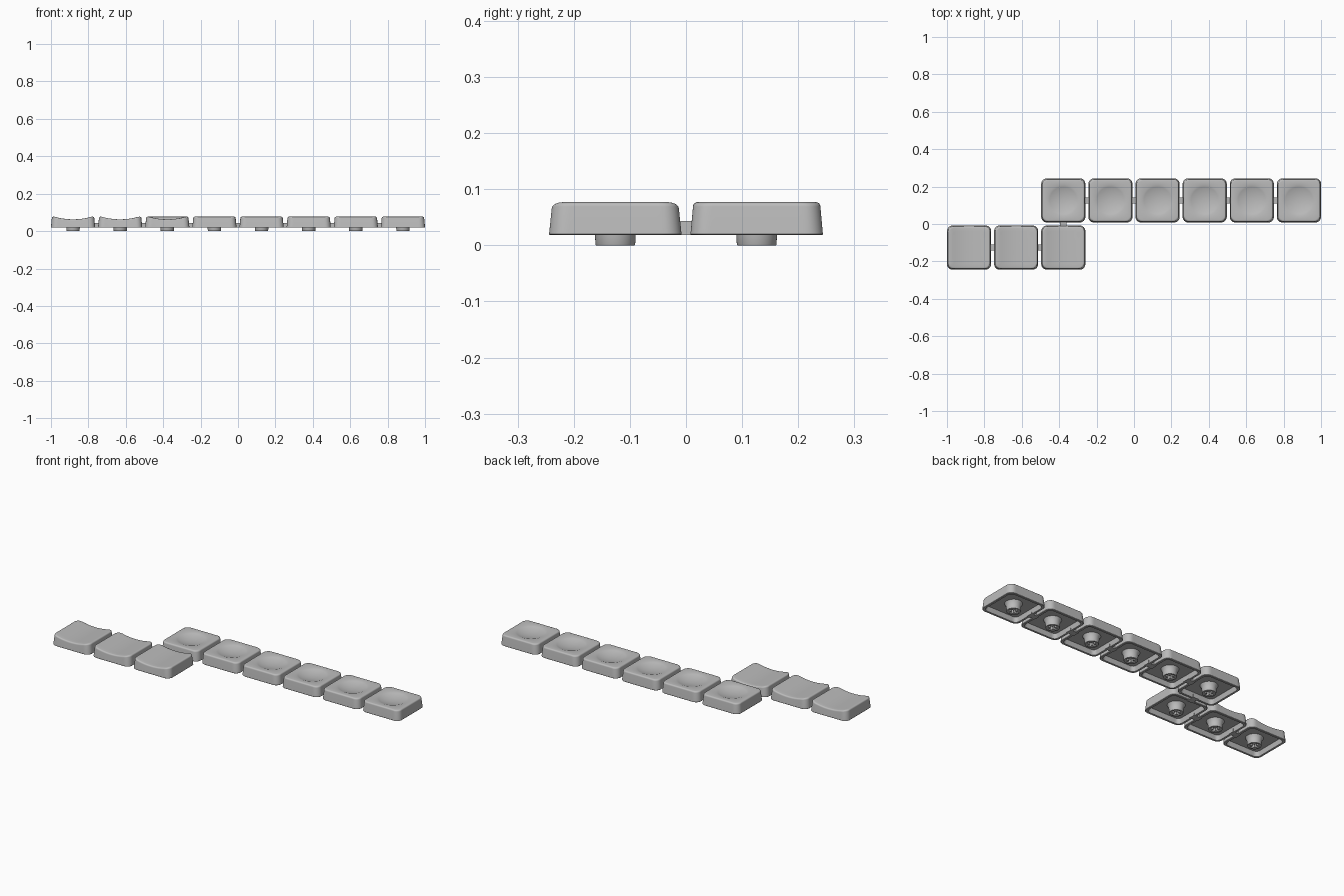
import bpy, bmesh, math

if "Cube" in bpy.data.objects:
    bpy.data.objects.remove(bpy.data.objects["Cube"], do_unlink=True)

PITCH = 0.252
N = 144
BASE, TOP, CEILING = 0.018, 0.077, 0.044
ARM = 0.026

grey = bpy.data.materials.new("plastic grey")
grey.use_nodes = True
GREY = (0.5, 0.5, 0.5, 1)
grey.diffuse_color = GREY
grey.node_tree.nodes["Principled BSDF"].inputs["Base Color"].default_value = GREY


# Outline shapes: distance from the centre in direction t
def rounded_square(half, corner):
    def radius(t):
        c, s = abs(math.cos(t)), abs(math.sin(t))
        r, k = half / max(c, s), half - corner
        if r * min(c, s) <= k:
            return r
        b = k * (c + s)
        return b + math.sqrt(b * b - 2 * k * k + corner * corner)
    return radius


def circle(size):
    return lambda t: size


def cross(t):
    c, s = abs(math.cos(t)), abs(math.sin(t))
    thin = ARM * math.tan(math.radians(15))
    box = lambda a, b: min(a / max(c, 1e-6), b / max(s, 1e-6))
    return max(box(ARM, thin), box(thin, ARM))


def arc_depth(d, half, depth):
    """Depth of a circular dish at distance d from its middle."""
    if abs(d) >= half:
        return 0
    big = (half * half + depth * depth) / (2 * depth)
    return math.sqrt(big * big - d * d) - big + depth


def trough(x, y):
    return arc_depth(x, 0.1, 0.014)


def bowl(x, y):
    return arc_depth(math.hypot(x, y), 0.083, 0.015)


def cap_mesh(name, dish, top_rings):
    # One lofted skin: stem socket, stem, inside, rim, outside and dished top
    rings = [(cross, CEILING - 0.01, 0), (cross, 0, 0),
             (circle(0.0345), 0, 0), (circle(0.0355), 0.002, 0),
             (circle(0.036), BASE, 0), (circle(0.039), 0.034, 0),
             (circle(0.045), CEILING, 0),
             (rounded_square(0.099, 0.02), CEILING, 0),
             (rounded_square(0.105, 0.022), BASE, 0),
             (rounded_square(0.116, 0.03), BASE, 0),
             (rounded_square(0.118, 0.03), BASE + 0.002, 0)]
    fillet = 0.008
    for i in range(6):
        a = math.radians(90 * i / 5)
        rings.append((rounded_square(0.1055 + fillet * math.cos(a), 0.03),
                      TOP - fillet + fillet * math.sin(a), 1))
    rings += [(shape, TOP, 1) for shape in top_rings]

    bm = bmesh.new()
    loops = []
    for shape, z, follow in rings:
        loop = []
        for i in range(N):
            t = math.tau * i / N
            x, y = shape(t) * math.cos(t), shape(t) * math.sin(t)
            loop.append(bm.verts.new((x, y, z - follow * dish(x, y))))
        loops.append(loop)
    for a, b in zip(loops, loops[1:]):
        for i in range(N):
            j = (i + 1) % N
            bm.faces.new((a[i], a[j], b[j], b[i]))
    bm.faces.new(loops[0])
    bm.faces.new(loops[-1])
    bmesh.ops.recalc_face_normals(bm, faces=bm.faces)
    mesh = bpy.data.meshes.new(name)
    bm.to_mesh(mesh)
    bm.free()
    mesh.materials.append(grey)
    return mesh


def place(name, mesh, x, y):
    ob = bpy.data.objects.new(name, mesh)
    ob.location = (x, y, 0)
    bpy.context.collection.objects.link(ob)
    return ob


def smooth(ob):
    bpy.ops.object.select_all(action="DESELECT")
    ob.select_set(True)
    bpy.context.view_layer.objects.active = ob
    bpy.ops.object.shade_smooth_by_angle(angle=math.radians(25))


# Connecting bars between neighbouring keycaps
def bar(name, x, y, length_x, length_y):
    bpy.ops.mesh.primitive_cube_add(size=1, location=(x, y, 0.0305))
    ob = bpy.context.object
    ob.name = name
    ob.scale = (length_x, length_y, 0.025)
    ob.data.materials.append(grey)


def column(i):
    return (i - 3.5) * PITCH


trough_cap = cap_mesh("trough_keycap", trough,
                      [rounded_square(0.1 * k / 8, 0.028 * k / 8) for k in range(7, 0, -1)])
bowl_cap = cap_mesh("bowl_keycap", bowl, [circle(0.083 * k / 8) for k in range(8, 0, -1)])

# Two offset rows of keycaps joined by bars
for label, mesh, y, columns in (("front", trough_cap, -PITCH / 2, range(0, 3)),
                                ("back", bowl_cap, PITCH / 2, range(2, 8))):
    for n, i in enumerate(columns):
        ob = place(f"{label}_keycap_{n + 1}", mesh, column(i), y)
        if n == 0:
            smooth(ob)
        else:
            bar(f"{label}_bar_{n}", column(i - 0.5), y, 0.05, 0.034)
bar("row_bar", column(2), 0, 0.034, 0.05)
